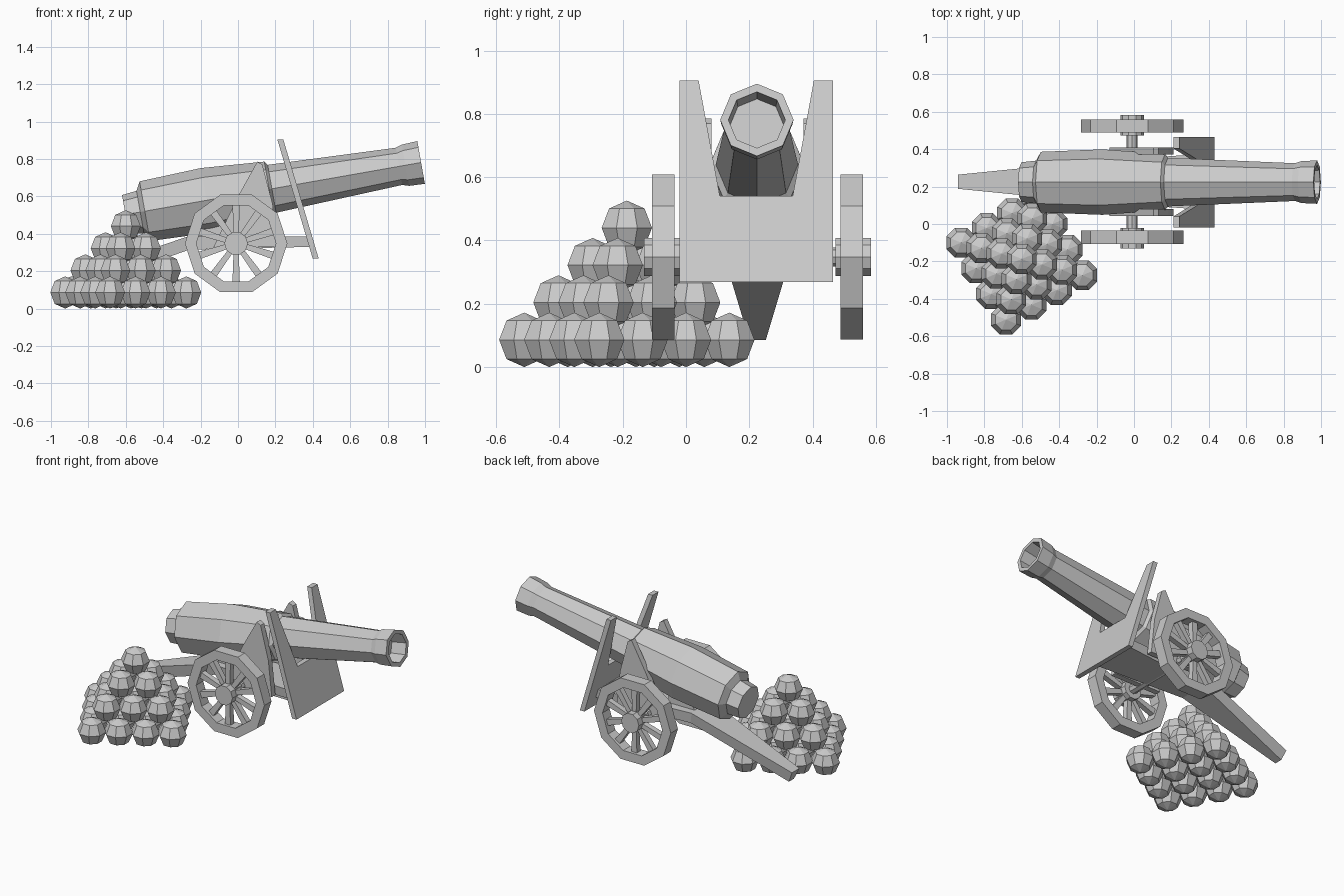
import bpy, bmesh
from math import sin, cos, pi, radians
from mathutils import Matrix, Vector

if "Cube" in bpy.data.objects:
    bpy.data.objects.remove(bpy.data.objects["Cube"])

CY = 0.226  # centre line of the gun


def loft(name, rings, closed=False):
    """Join equal-length point rings with quads; cap the ends or close the loop."""
    bm = bmesh.new()
    vs = [[bm.verts.new(p) for p in r] for r in rings]
    n, m = len(vs[0]), len(vs)
    for i in range(m if closed else m - 1):
        a, b = vs[i], vs[(i + 1) % m]
        for j in range(n):
            k = (j + 1) % n
            bm.faces.new((a[j], a[k], b[k], b[j]))
    if not closed:
        bm.faces.new(vs[0])
        bm.faces.new(vs[-1])
    bmesh.ops.recalc_face_normals(bm, faces=bm.faces)
    me = bpy.data.meshes.new(name)
    bm.to_mesh(me)
    bm.free()
    ob = bpy.data.objects.new(name, me)
    bpy.context.collection.objects.link(ob)
    return ob


def prism(name, pts, y0, y1):
    return loft(name, [[(x, y, z) for x, z in pts] for y in (y0, y1)])


def disc(r, n, y, x=-0.01, z=0.348, turn=0.0):
    """Polygon ring around the wheel axis."""
    return [(x + r * cos(turn + 2 * pi * i / n), y, z + r * sin(turn + 2 * pi * i / n))
            for i in range(n)]


# Barrel: eight-sided profile (distance behind muzzle, radius), ending in the bore
profile = [(1.605, 0.106), (1.525, 0.115), (1.5, 0.162), (1.165, 0.175), (0.825, 0.150),
           (0.81, 0.130), (0.12, 0.101), (0.085, 0.112), (0, 0.116), (0, 0.09), (-0.0, 0.09)]
profile = profile[:-1] + [(0.10, 0.085)]
barrel = loft("barrel", [[(-t, r * sin(i * pi / 4), r * cos(i * pi / 4)) for i in range(8)]
                         for t, r in profile])
barrel.data.transform(Matrix.Translation((0.979, CY - 0.002, 0.781)) @
                      Matrix.Rotation(radians(-10), 4, 'Y'))

# Sloping shield with a notch for the barrel
outline = [(0.242, 0.905), (0.182, 0.905), (0.115, 0.54)]
outline = [(-0.242, 0.268)] + [(-y, z) for y, z in outline] + \
          [(y, z) for y, z in reversed(outline)] + [(0.242, 0.268)]
loft("shield", [[(0.242 + (0.905 - z) * 0.297 - d, CY - 0.004 + y, z) for y, z in outline]
                for d in (0, 0.032)])

# Trail: tapering beam that drops to the rear
sections = [(0.385, 0.385, 0.15, 0.40, 0.33, 0.15), (-0.27, 0.385, 0.105, -0.26, 0.315, 0.095),
            (-0.94, 0.155, 0.038, -0.91, 0.085, 0.026)]
loft("trail", [[(xt, CY + wt, zt), (xt, CY - wt, zt), (xb, CY - wb, zb), (xb, CY + wb, zb)]
               for xt, zt, wt, xb, zb, wb in sections])

# Elevating wedge under the breech
prism("breech_wedge", [(-0.27, 0.37), (-0.2, 0.49), (-0.1, 0.5), (-0.06, 0.37)],
      CY - 0.06, CY + 0.06)

# Axle
loft("axle", [disc(0.03, 8, CY - 0.26), disc(0.03, 8, CY + 0.26)])

for s, side in ((-1, "near"), (1, "far")):
    # Triangular bracket holding the barrel
    prism(side + "_bracket",
          [(-0.13, 0.33), (0, 0.6), (0.103, 0.785), (0.13, 0.77), (0.185, 0.56), (0.21, 0.33)],
          CY + s * 0.145, CY + s * 0.182)
    # Ten-sided wheel rim
    a, b = CY + s * 0.262, CY + s * 0.334
    loft(side + "_wheel_rim", [disc(0.274, 10, a), disc(0.274, 10, b),
                               disc(0.213, 10, b), disc(0.213, 10, a)], closed=True)
    # Hub
    loft(side + "_wheel_hub", [disc(0.063, 10, CY + s * 0.247), disc(0.063, 10, CY + s * 0.358)])
    # Spokes
    for i in range(10):
        ang = 2 * pi * (i + 0.5) / 10
        u, v = (cos(ang), sin(ang)), (-sin(ang), cos(ang))
        pts = [(-0.01 + u[0] * r + v[0] * w, 0.348 + u[1] * r + v[1] * w)
               for r, w in ((0.05, -0.014), (0.215, -0.02), (0.215, 0.02), (0.05, 0.014))]
        prism(f"{side}_spoke_{i}", pts, CY + s * 0.28, CY + s * 0.316)

# Square pyramid of cannonballs
bm = bmesh.new()
bmesh.ops.create_uvsphere(bm, u_segments=8, v_segments=4, radius=0.086)
bmesh.ops.rotate(bm, verts=bm.verts, cent=(0, 0, 0), matrix=Matrix.Rotation(pi / 8, 3, 'Z'))
ball = bpy.data.meshes.new("cannonball")
bm.to_mesh(ball)
bm.free()
e1, e2 = Vector((0.08, -0.137, 0)), Vector((0.136, 0.079, 0))
for layer in range(4):
    n = 4 - layer
    for i in range(n):
        for j in range(n):
            h = (n - 1) / 2
            ob = bpy.data.objects.new("cannonball", ball)
            ob.location = Vector((-0.6, -0.187, 0.086 + 0.118 * layer)) + e1 * (i - h) + e2 * (j - h)
            bpy.context.collection.objects.link(ob)
